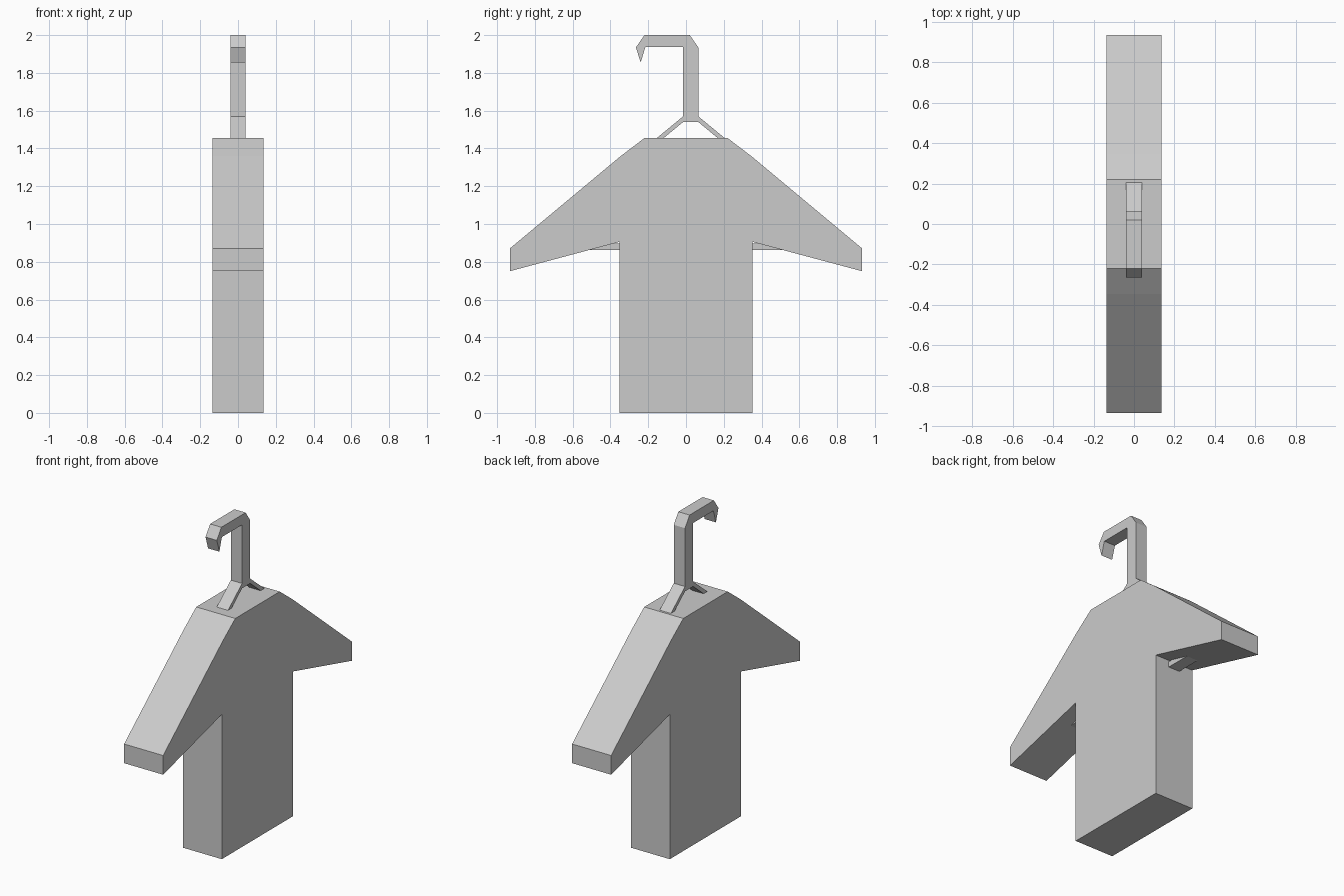
import bpy
from math import radians

if "Cube" in bpy.data.objects:
    bpy.data.objects.remove(bpy.data.objects["Cube"])


def plate(name, outlines, half_width):
    """Extrude (y, z) outlines along x; a second outline becomes a hole."""
    curve = bpy.data.curves.new(name, 'CURVE')
    curve.dimensions = '2D'
    curve.fill_mode = 'BOTH'
    curve.extrude = half_width
    for pts in outlines:
        spline = curve.splines.new('POLY')
        spline.points.add(len(pts) - 1)
        for p, (y, z) in zip(spline.points, pts):
            p.co = (y, z, 0, 1)
        spline.use_cyclic_u = True
    obj = bpy.data.objects.new(name, curve)
    bpy.context.collection.objects.link(obj)
    obj.rotation_euler = (radians(90), 0, radians(90))
    bpy.ops.object.select_all(action='DESELECT')
    obj.select_set(True)
    bpy.context.view_layer.objects.active = obj
    bpy.ops.object.convert(target='MESH')
    obj = bpy.context.object
    obj.name = name
    for f in obj.data.polygons:
        f.use_smooth = False
    return obj


# Shirt: half outline from hem to collar, mirrored across y = 0
half = [(0.353, 0), (0.353, 0.905), (0.933, 0.75), (0.933, 0.87),
        (0.345, 1.36), (0.22, 1.455)]
shirt = half + [(-y, z) for y, z in reversed(half)]
plate("shirt", [shirt], 0.135)

# Hanger: squared hook, sloping arms and lower bar, with a triangular opening
mid = 0.025
hook = [(0.065, 1.57), (0.065, 1.935), (0.02, 2.0), (-0.22, 2.0),
        (-0.265, 1.935), (-0.24, 1.855), (-0.215, 1.937),
        (-0.015, 1.937), (-0.015, 1.57)]
arms = [(mid - 0.86, 0.895), (mid - 0.86, 0.862),
        (mid + 0.86, 0.862), (mid + 0.86, 0.895)]
opening = [(mid - 0.82, 0.897), (mid + 0.82, 0.897),
           (mid + 0.04, 1.54), (mid - 0.04, 1.54)]
plate("hanger", [hook + arms, opening], 0.039)
